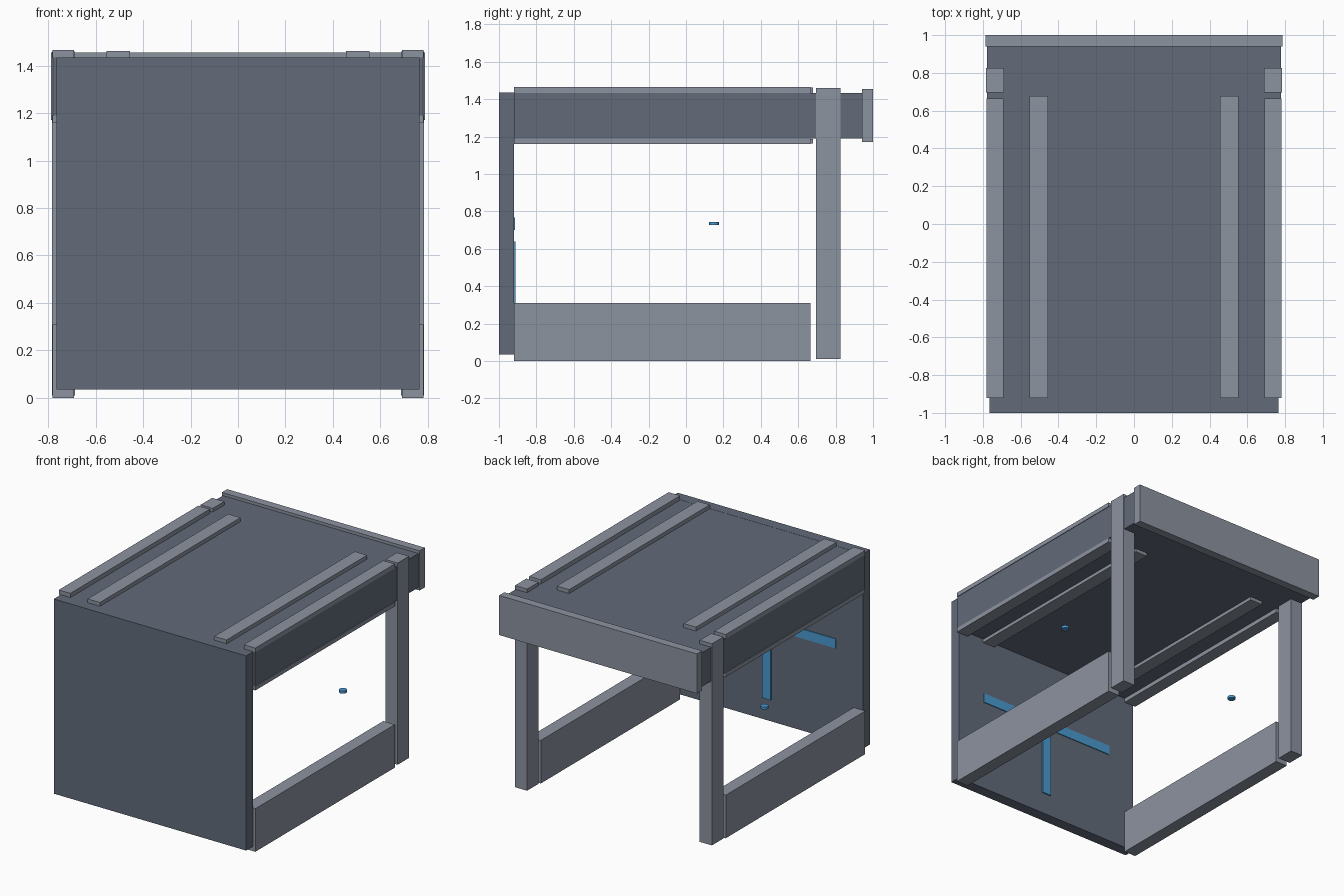
import bpy

cube = bpy.data.objects.get("Cube")
if cube:
    bpy.data.objects.remove(cube, do_unlink=True)


def material(name, srgb):
    col = [(c / 255 / 12.92) if c < 11 else ((c / 255 + 0.055) / 1.055) ** 2.4 for c in srgb] + [1]
    m = bpy.data.materials.new(name)
    m.use_nodes = True
    m.diffuse_color = col
    m.node_tree.nodes["Principled BSDF"].inputs["Base Color"].default_value = col
    return m


slate = material("slate", (98, 107, 122))
grey = material("light grey", (140, 147, 160))
blue = material("blue", (74, 155, 208))


def box(name, x, y, z, mat):
    """Box from (low, high) ranges on each axis."""
    ranges = (x, y, z)
    bpy.ops.mesh.primitive_cube_add(size=1, location=[(a + b) / 2 for a, b in ranges])
    ob = bpy.context.object
    ob.name = name
    ob.scale = [b - a for a, b in ranges]
    bpy.ops.object.transform_apply(location=False, rotation=False, scale=True)
    ob.data.materials.append(mat)
    return ob


# Main body: front panel, deep top and back board
box("front_panel", (-0.765, 0.765), (-1, -0.92), (0.035, 1.435), slate)
box("top_box", (-0.778, 0.778), (-0.92, 0.94), (1.19, 1.434), slate)
box("back_board", (-0.787, 0.787), (0.94, 1), (1.17, 1.455), grey)

# Mirrored frame parts
for side, s in (("left", 1), ("right", -1)):
    def span(a, b):
        return sorted((s * a, s * b))

    box(side + "_leg", span(0.687, 0.784), (0.695, 0.825), (0.01, 1.46), grey)
    box(side + "_lower_rail", span(0.69, 0.782), (-0.92, 0.665), (0, 0.31), grey)
    for level, z in (("upper", (1.434, 1.465)), ("under", (1.16, 1.19))):
        box(f"{side}_{level}_outer_strip", span(0.69, 0.782), (-0.92, 0.665), z, grey)
        box(f"{side}_{level}_inner_strip", span(0.455, 0.553), (-0.92, 0.678),
            (z[0] + 0.003, z[1] - 0.003) if level == "under" else (z[0], z[1] - 0.003), grey)
    # Small floating disc on each open side
    bpy.ops.mesh.primitive_cylinder_add(vertices=16, radius=0.026, depth=0.018,
                                        location=(s * 0.73, 0.15, 0.735))
    disc = bpy.context.object
    disc.name = side + "_disc"
    disc.data.materials.append(blue)
    bpy.ops.object.shade_smooth_by_angle()

# Blue bars on the inside of the front panel
box("horizontal_bar", (-0.55, 0.55), (-0.92, -0.914), (0.7, 0.768), blue)
box("vertical_bar", (-0.035, 0.035), (-0.92, -0.911), (0.19, 0.638), blue)
